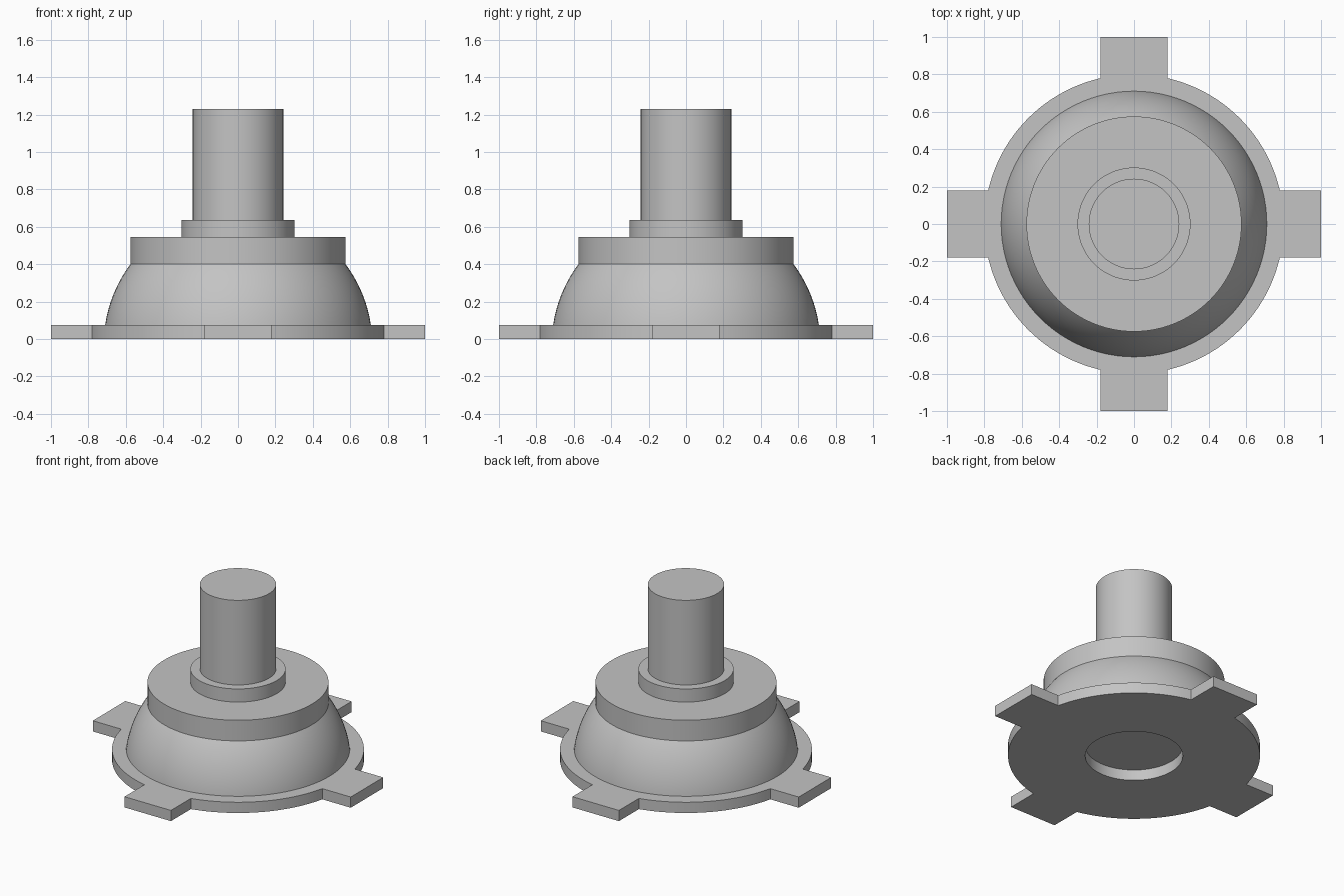
import bpy
import bmesh
import math

SEGMENTS = 96

old = bpy.data.objects.get("Cube")
if old:
    bpy.data.objects.remove(old, do_unlink=True)

grey = bpy.data.materials.new("plain grey")
grey.use_nodes = True
colour = (0.55, 0.55, 0.55, 1)
grey.diffuse_color = colour
grey.node_tree.nodes["Principled BSDF"].inputs["Base Color"].default_value = colour


def finish(name, bm):
    """Turn a bmesh into a smooth-shaded object with crisp edges."""
    bmesh.ops.recalc_face_normals(bm, faces=bm.faces)
    mesh = bpy.data.meshes.new(name)
    bm.to_mesh(mesh)
    bm.free()
    mesh.materials.append(grey)
    obj = bpy.data.objects.new(name, mesh)
    bpy.context.collection.objects.link(obj)
    bpy.ops.object.select_all(action="DESELECT")
    obj.select_set(True)
    bpy.context.view_layer.objects.active = obj
    bpy.ops.object.shade_smooth_by_angle(angle=math.radians(30))
    return obj


def circle(radius, start=0.0, end=math.tau, steps=SEGMENTS):
    angles = [start + (end - start) * i / steps for i in range(steps + 1)]
    return [(radius * math.cos(a), radius * math.sin(a)) for a in angles]


def turned(name, profile):
    """Stack rings of (radius, height) into a closed turned solid."""
    bm = bmesh.new()
    rings = [[bm.verts.new((x, y, z)) for x, y in circle(r)[:-1]] for r, z in profile]
    for low, high in zip(rings, rings[1:]):
        for i in range(SEGMENTS):
            j = (i + 1) % SEGMENTS
            bm.faces.new((low[i], low[j], high[j], high[i]))
    bm.faces.new(rings[0][::-1])
    bm.faces.new(rings[-1])
    return finish(name, bm)


def add_loop(bm, points):
    verts = [bm.verts.new((x, y, 0)) for x, y in points]
    return [bm.edges.new((a, b)) for a, b in zip(verts, verts[1:] + verts[:1])]


# Base plate: round flange with four square tabs and a central hole
plate_radius, plate_top, tab_half, reach = 0.8, 0.075, 0.18, 1.0
tab_angle = math.asin(tab_half / plate_radius)
outline = []
for quarter in range(4):
    turn = quarter * math.pi / 2
    c, s = math.cos(turn), math.sin(turn)
    for x, y in ((reach, -tab_half), (reach, tab_half)):
        outline.append((x * c - y * s, x * s + y * c))
    outline += circle(plate_radius, turn + tab_angle,
                      turn + math.pi / 2 - tab_angle, SEGMENTS // 4)

bm = bmesh.new()
edges = add_loop(bm, outline) + add_loop(bm, circle(0.31)[:-1])
bmesh.ops.triangle_fill(bm, edges=edges, use_beauty=True, normal=(0, 0, 1))
extruded = bmesh.ops.extrude_face_region(bm, geom=bm.faces[:], use_keep_orig=True)
top_verts = [g for g in extruded["geom"] if isinstance(g, bmesh.types.BMVert)]
bmesh.ops.translate(bm, verts=top_verts, vec=(0, 0, plate_top))
finish("base_plate", bm)

# Dome: a band of a sphere resting on the plate
dome_top, centre, sphere = 0.4, -0.03, 0.718
heights = [plate_top + (dome_top - plate_top) * i / 20 for i in range(21)]
turned("dome", [(math.sqrt(sphere ** 2 - (z - centre) ** 2), z) for z in heights])

# Stepped cylinders above the dome
for name, radius, bottom, top in (
    ("upper_disc", 0.575, dome_top, 0.545),
    ("collar", 0.302, 0.545, 0.637),
    ("shaft", 0.242, 0.637, 1.23),
):
    turned(name, [(radius, bottom), (radius, top)])
